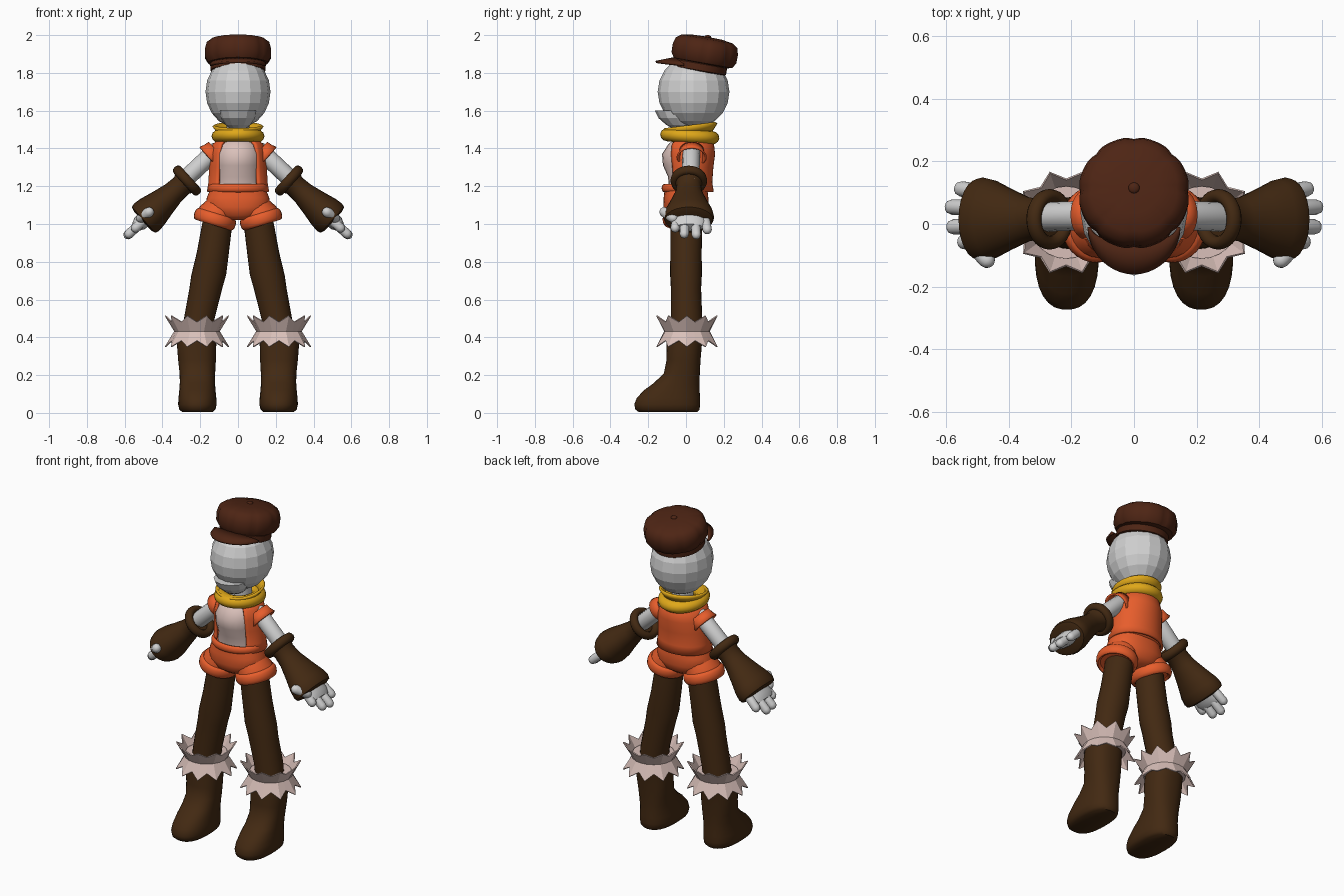
import bpy, bmesh
from math import sin, cos, pi, tau, radians
from mathutils import Matrix, Vector

cube = bpy.data.objects.get("Cube")
if cube:
    bpy.data.objects.remove(cube)


def material(name, r, g, b):
    m = bpy.data.materials.new(name)
    m.use_nodes = True
    m.diffuse_color = (r, g, b, 1)
    bsdf = m.node_tree.nodes["Principled BSDF"]
    bsdf.inputs["Base Color"].default_value = (r, g, b, 1)
    bsdf.inputs["Roughness"].default_value = 0.8
    return m


BROWN = material("dark brown leather", 0.055, 0.022, 0.006)
HAT = material("red brown felt", 0.075, 0.018, 0.007)
ORANGE = material("orange cloth", 0.8, 0.11, 0.025)
YELLOW = material("golden yellow", 0.74, 0.39, 0.01)
PINK = material("pale pink", 0.70, 0.53, 0.49)
GREY = material("light grey", 0.63, 0.63, 0.63)
I = Matrix.Identity(4)


def finish(name, bm, mat, smooth=True, thick=0):
    bmesh.ops.remove_doubles(bm, verts=bm.verts, dist=0.0002)
    bmesh.ops.recalc_face_normals(bm, faces=bm.faces)
    me = bpy.data.meshes.new(name)
    bm.to_mesh(me)
    bm.free()
    me.materials.append(mat)
    ob = bpy.data.objects.new(name, me)
    bpy.context.collection.objects.link(ob)
    if smooth:
        bpy.ops.object.select_all(action='DESELECT')
        ob.select_set(True)
        bpy.context.view_layer.objects.active = ob
        bpy.ops.object.shade_smooth_by_angle(angle=radians(45))
    if thick:
        mod = ob.modifiers.new("thickness", 'SOLIDIFY')
        mod.thickness = thick
        mod.offset = 0
    return ob


def point(a, p):
    """Point on a unit circle, squared off when p > 2."""
    c, s = cos(a), sin(a)
    f = (abs(c) ** p + abs(s) ** p) ** (-1 / p)
    return c * f, s * f


def loft(name, rings, mat, M=I, n=24, p=2, arc=None, caps=True, lobes=0, smooth=True, thick=0):
    """Skin rings of (z, cx, cy, rx, ry); arc leaves the wall open."""
    bm = bmesh.new()
    rows = []
    start, sweep = arc or (-pi / 2, tau)
    count = n + 1 if arc else n
    for z, cx, cy, rx, ry in rings:
        row = []
        for i in range(count):
            a = start + sweep * i / n
            x, y = point(a, p)
            k = 1 - 0.035 * abs(cos(lobes * a / 2)) ** 14 if lobes else 1
            row.append(bm.verts.new(M @ Vector((cx + rx * x * k, cy + ry * y * k, z))))
        rows.append(row)
    for lo, hi in zip(rows, rows[1:]):
        for i in range(n):
            j = (i + 1) % count
            bm.faces.new((lo[i], lo[j], hi[j], hi[i]))
    if caps and not arc:
        bm.faces.new(rows[0])
        bm.faces.new(rows[-1])
    return finish(name, bm, mat, smooth, thick)


def roll(name, mat, M, rx, ry, minor, height):
    """Rounded ring lying in the local xy plane."""
    ts = [tau * i / 12 for i in range(13)]
    rings = [(height * sin(t), 0, 0, rx + minor * cos(t), ry + minor * cos(t)) for t in ts]
    return loft(name, rings, mat, M, n=32, caps=False)


def frame(origin, direction):
    return Matrix.Translation(origin) @ Vector(direction).to_track_quat('Z', 'Y').to_matrix().to_4x4()


def capsule(name, a, b, r, mat, M=I):
    d = Vector(b) - Vector(a)
    ends = [(r - r * cos(t), r * sin(t)) for t in (0.15, 0.5, 1.0, pi / 2)]
    rings = [(z, 0, 0, w, w) for z, w in ends]
    rings += [(d.length - z, 0, 0, w, w) for z, w in reversed(ends)]
    return loft(name, rings, mat, M @ frame(a, d), n=12)


def ball(name, centre, size, mat, seg=16, rows=10, smooth=True):
    bm = bmesh.new()
    bmesh.ops.create_uvsphere(bm, u_segments=seg, v_segments=rows, radius=1,
                              matrix=Matrix.Translation(centre) @ Matrix.Diagonal((*size, 1)))
    return finish(name, bm, mat, smooth)


# Faceted head with a jutting jaw
ball("head", (0, 0.04, 1.7), (0.172, 0.19, 0.192), GREY, smooth=False)
loft("jaw", [(1.505, 0, -0.02, 0.04, 0.05), (1.525, 0, -0.035, 0.065, 0.07),
             (1.56, 0, -0.05, 0.09, 0.095), (1.6, 0, -0.06, 0.1, 0.105)], GREY, n=12, smooth=False)
loft("neck", [(1.42, 0, 0.03, 0.06, 0.06), (1.54, 0, 0.03, 0.06, 0.06)], GREY)

# Cap: panelled crown, band, button and visor
tilt = Matrix.Translation((0, 0.1, 1.91)) @ Matrix.Rotation(radians(-10), 4, 'X')
profile = [(-0.065, 0.13), (-0.058, 0.16), (-0.03, 0.177), (0.015, 0.178), (0.05, 0.168),
           (0.07, 0.14), (0.08, 0.08), (0.082, 0.01)]
loft("cap_crown", [(z, 0, 0, r, r) for z, r in profile], HAT, tilt, n=64, lobes=8)
loft("cap_band", [(z, 0, -0.015, r, r) for z, r in
                  ((-0.105, 0.135), (-0.1, 0.146), (-0.065, 0.146), (-0.05, 0.13))], HAT, tilt, n=32)
ball("cap_button", (0, 0.115, 1.99), (0.018, 0.018, 0.01), HAT)
bm = bmesh.new()
rows = []
for k in (0, 0.5, 1):
    rows.append([bm.verts.new((0.143 * cos(a), -0.01 - (0.05 + 0.1 * k) * sin(a),
                               1.848 - 0.012 * k + (0.03 - 0.008 * k) * sin(a)))
                 for a in [pi * i / 20 for i in range(21)]])
for lo, hi in zip(rows, rows[1:]):
    for i in range(20):
        bm.faces.new((lo[i], lo[i + 1], hi[i + 1], hi[i]))
finish("cap_visor", bm, HAT, thick=0.012)

# Scarf: thick roll with a flared collar above
scarf = Matrix.Translation((0, 0.02, 1.465)) @ Matrix.Rotation(radians(-4), 4, 'X')
roll("scarf_roll", YELLOW, scarf, 0.098, 0.115, 0.042, 0.036)
collar = Matrix.Translation((0, 0.025, 1.49)) @ Matrix.Rotation(radians(7), 4, 'X')
loft("scarf_collar", [(-0.02, 0, 0, 0.09, 0.1), (0.01, 0, 0, 0.115, 0.125),
                      (0.03, 0, 0, 0.13, 0.14)], YELLOW, collar, caps=False, thick=0.014)

# Shirt and open vest
loft("shirt", [(1.18, 0, 0.01, 0.125, 0.1), (1.25, 0, 0.01, 0.118, 0.105),
               (1.31, 0, 0, 0.122, 0.122), (1.37, 0, 0, 0.125, 0.127),
               (1.42, 0, 0.01, 0.11, 0.105), (1.46, 0, 0.02, 0.07, 0.07)], PINK)
loft("vest", [(1.17, 0, 0.015, 0.158, 0.125), (1.22, 0, 0.02, 0.15, 0.112),
              (1.3, 0, 0.02, 0.146, 0.118), (1.37, 0, 0.02, 0.142, 0.127),
              (1.42, 0, 0.02, 0.128, 0.122), (1.45, 0, 0.02, 0.09, 0.09)],
     ORANGE, arc=(radians(-48), radians(276)), n=32, thick=0.014)

# Shorts body and waistband
loft("shorts", [(1.02, 0, 0, 0.06, 0.07), (1.045, 0, 0, 0.13, 0.105), (1.09, 0, 0, 0.172, 0.12),
                (1.14, 0, 0, 0.165, 0.118), (1.19, 0, 0, 0.145, 0.112)], ORANGE, n=32, p=2.3)
roll("waistband", ORANGE, Matrix.Translation((0, 0, 1.19)), 0.143, 0.115, 0.014, 0.022)

for side, s in (("left", 1), ("right", -1)):
    S = Matrix.Diagonal((s, 1, 1, 1))

    # Shorts leg with a turned-up hem
    hem = S @ Matrix.Translation((0.122, 0, 1.025)) @ Matrix.Rotation(radians(-17), 4, 'Y')
    loft(side + "_shorts_leg", [(-0.02, 0, 0, 0.1, 0.11), (0.04, 0, 0, 0.098, 0.108),
                                (0.1, -0.02, 0, 0.08, 0.09)], ORANGE, hem)
    roll(side + "_shorts_hem", ORANGE, hem, 0.098, 0.108, 0.016, 0.032)

    # Leg
    loft(side + "_leg", [(0.38, 0.22, 0, 0.08, 0.08), (0.5, 0.205, 0.003, 0.081, 0.083),
                         (0.66, 0.17, 0, 0.087, 0.08), (0.73, 0.155, 0, 0.092, 0.084),
                         (0.85, 0.133, 0, 0.085, 0.083), (1.0, 0.11, 0.002, 0.08, 0.084),
                         (1.1, 0.1, 0, 0.07, 0.08)], BROWN, S)

    # Boot
    loft(side + "_boot", [(0.004, 0.215, -0.095, 0.08, 0.155), (0.018, 0.215, -0.098, 0.096, 0.17),
                          (0.045, 0.215, -0.1, 0.102, 0.174), (0.08, 0.215, -0.093, 0.1, 0.167),
                          (0.12, 0.215, -0.075, 0.096, 0.147), (0.16, 0.215, -0.048, 0.093, 0.12),
                          (0.21, 0.215, -0.022, 0.094, 0.095), (0.28, 0.217, -0.013, 0.1, 0.09),
                          (0.36, 0.219, -0.01, 0.104, 0.094), (0.43, 0.218, 0, 0.1, 0.095)],
         BROWN, S, n=32, p=2.4)

    # Jagged fur trim, flaring up and down from a narrow middle
    bm = bmesh.new()
    teeth = 20
    rows = []
    for up in (-1, 0, 1):
        row = []
        for i in range(teeth):
            a = tau * i / teeth
            tip = i % 2 == 0
            r = (0.168 if tip else 0.138) if up else 0.118
            z = 0.432 + up * (0.083 if tip else 0.05)
            row.append(bm.verts.new(S @ Vector((0.217 + r * cos(a), 0.005 + r * sin(a), z))))
        rows.append(row)
    for lo, hi in zip(rows, rows[1:]):
        for i in range(teeth):
            j = (i + 1) % teeth
            bm.faces.new((lo[i], lo[j], hi[j], hi[i]))
    bmesh.ops.holes_fill(bm, edges=[], sides=0)
    finish(side + "_fur_trim", bm, PINK, smooth=False, thick=0.006)
    loft(side + "_fur_core", [(0.405, 0.217, 0.005, 0.116, 0.116),
                              (0.455, 0.217, 0.005, 0.116, 0.116)], PINK, S, smooth=False)

    # Bare upper arm and flared armhole
    capsule(side + "_arm", (0.09, 0.03, 1.415), (0.35, 0.02, 1.17), 0.047, GREY, S)
    armhole = S @ frame((0.115, 0.03, 1.39), (0.74, 0, -0.67))
    loft(side + "_armhole", [(0, 0, 0, 0.06, 0.055), (0.03, 0, 0, 0.064, 0.06),
                             (0.055, 0, 0, 0.075, 0.068)], ORANGE, armhole, caps=False, thick=0.01)

    # Gauntlet with a rolled rim and a flared end
    G = S @ frame((0.27, 0.015, 1.23), (0.74, 0, -0.67))
    loft(side + "_gauntlet", [(0.0, 0, 0, 0.08, 0.08), (0.04, 0, 0, 0.064, 0.058),
                              (0.1, 0, 0, 0.072, 0.062), (0.18, 0, 0, 0.1, 0.078),
                              (0.25, 0, 0, 0.127, 0.094), (0.29, 0, 0, 0.134, 0.098),
                              (0.31, 0, 0, 0.128, 0.092), (0.318, 0, 0, 0.1, 0.07)], BROWN, G)
    roll(side + "_gauntlet_rim", BROWN, G, 0.075, 0.075, 0.022, 0.026)

    # Hand: palm, four fingers and a thumb
    loft(side + "_palm", [(0.29, 0, 0, 0.085, 0.045), (0.34, 0, 0, 0.09, 0.04),
                          (0.37, 0, 0, 0.075, 0.025)], GREY, G)
    for i, (y, reach) in enumerate(((-0.06, 0.55), (-0.01, 0.585), (0.055, 0.59), (0.115, 0.56))):
        capsule(f"{side}_finger_{i + 1}", (0.48, 0.02 + (y - 0.02) * 0.85, 1.035),
                (reach + 0.01, y, 1.035 - 0.9 * (reach - 0.47)), 0.025, GREY, S)
    capsule(side + "_thumb", (0.53, -0.05, 1.02), (0.455, -0.132, 1.075), 0.027, GREY, S)
